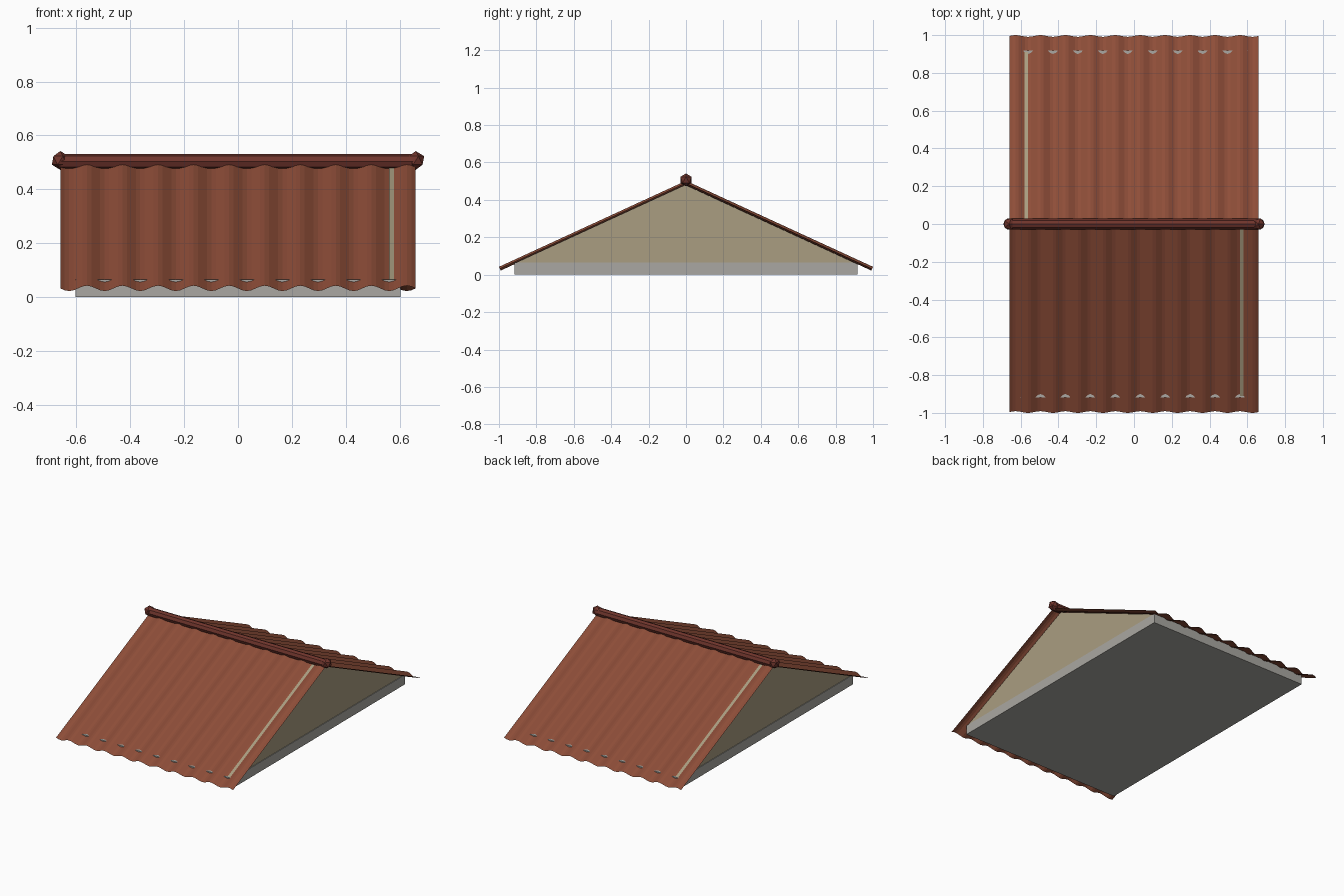
import bpy, bmesh, math
from mathutils import Matrix

if "Cube" in bpy.data.objects:
    bpy.data.objects.remove(bpy.data.objects["Cube"])


def material(name, rgb):
    m = bpy.data.materials.new(name)
    m.diffuse_color = (*rgb, 1)
    m.use_nodes = True
    m.node_tree.nodes["Principled BSDF"].inputs["Base Color"].default_value = m.diffuse_color
    return m


CLAY = material("clay_red", (0.27, 0.075, 0.04))
RIDGE = material("dark_clay", (0.16, 0.035, 0.025))
TAN = material("tan_wall", (0.40, 0.34, 0.22))
STONE = material("pale_grey", (0.40, 0.39, 0.36))


def add(name, bm, mat):
    bm.normal_update()
    me = bpy.data.meshes.new(name)
    bm.to_mesh(me)
    bm.free()
    ob = bpy.data.objects.new(name, me)
    me.materials.append(mat)
    bpy.context.collection.objects.link(ob)
    return ob


# Base slab
SLAB_H = 0.064
bm = bmesh.new()
bmesh.ops.create_cube(bm, size=1, matrix=Matrix.Translation((0, 0, SLAB_H / 2))
                      @ Matrix.Diagonal((1.208, 1.836, SLAB_H, 1)))
add("base_slab", bm, STONE)

# Thin triangular gable walls at both ends
for label, x0, x1 in (("left", -0.60, -0.56), ("right", 0.56, 0.60)):
    bm = bmesh.new()
    tri = bm.faces.new([bm.verts.new((x0, y, z)) for y, z in
                        ((-0.91, SLAB_H), (0.91, SLAB_H), (0, 0.482))])
    ext = bmesh.ops.extrude_face_region(bm, geom=[tri])
    bmesh.ops.translate(bm, vec=(x1 - x0, 0, 0),
                        verts=[v for v in ext["geom"] if isinstance(v, bmesh.types.BMVert)])
    bmesh.ops.recalc_face_normals(bm, faces=bm.faces)
    add(label + "_gable_wall", bm, TAN)

# Corrugated roof sheets: a sine wave swept down each slope
WAVES, SEGS, HALF, AMP = 10, 8, 0.66, 0.011
RUN, TOP, EAVE = 0.9955, 0.49, 0.032
pitch = math.atan2(TOP - EAVE, RUN)


def roof_sheet(name, turn):
    bm = bmesh.new()
    rows = []
    n = WAVES * SEGS
    for i in range(n + 1):
        x = -HALF + 2 * HALF * i / n
        w = -AMP * math.sin(2 * math.pi * i / SEGS)
        dy, dz = -w * math.sin(pitch), w * math.cos(pitch)
        rows.append((bm.verts.new((x, -RUN + dy, EAVE + dz)),
                     bm.verts.new((x, dy, TOP + dz))))
    for a, b in zip(rows, rows[1:]):
        bm.faces.new((a[0], b[0], b[1], a[1]))
    bmesh.ops.rotate(bm, verts=bm.verts, cent=(0, 0, 0),
                     matrix=Matrix.Rotation(turn, 3, 'Z'))
    add(name, bm, CLAY)


roof_sheet("front_roof_sheet", 0)
roof_sheet("back_roof_sheet", math.pi)

# Ridge pole
bm = bmesh.new()
bmesh.ops.create_cone(bm, cap_ends=True, segments=8, radius1=0.028, radius2=0.028,
                      depth=1.32, matrix=Matrix.Translation((0, 0, 0.503))
                      @ Matrix.Rotation(math.pi / 2, 4, 'Y'))
add("ridge_pole", bm, RIDGE)

# Faceted knobs at the ridge ends
for label, x in (("left", -0.66), ("right", 0.66)):
    bm = bmesh.new()
    bmesh.ops.create_icosphere(bm, subdivisions=1, radius=0.035,
                               matrix=Matrix.Translation((x, 0, 0.507)))
    add(label + "_ridge_knob", bm, RIDGE)
